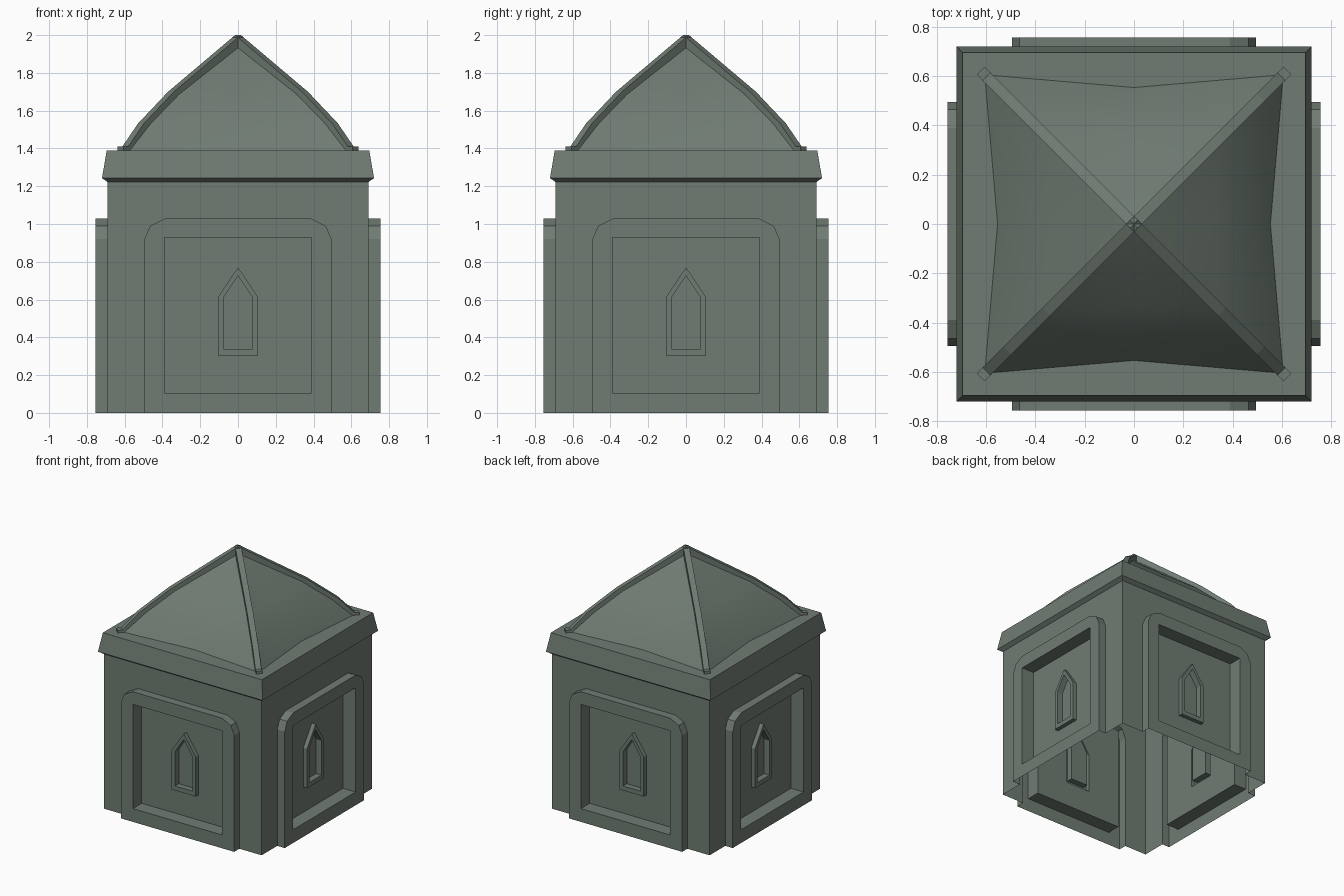
import bpy, bmesh, math
from mathutils import Matrix, Vector
from mathutils.geometry import tessellate_polygon

if "Cube" in bpy.data.objects:
    bpy.data.objects.remove(bpy.data.objects["Cube"])

stone = bpy.data.materials.new("grey_green_stone")
stone.diffuse_color = (0.162, 0.2, 0.17, 1)
stone.use_nodes = True
stone.node_tree.nodes["Principled BSDF"].inputs["Base Color"].default_value = stone.diffuse_color


def finish(bm, name, smooth=False):
    bmesh.ops.remove_doubles(bm, verts=bm.verts, dist=0.0002)
    me = bpy.data.meshes.new(name)
    bm.to_mesh(me)
    bm.free()
    me.materials.append(stone)
    for p in me.polygons:
        p.use_smooth = smooth
    ob = bpy.data.objects.new(name, me)
    bpy.context.collection.objects.link(ob)
    return ob


def face(bm, pts, rot):
    return bm.faces.new([bm.verts.new(rot @ Vector(p)) for p in pts])


def fill(bm, loops, depth, rot):
    """Flat area facing outwards; the second loop is a hole."""
    loops = [[Vector((x, -depth, z)) for x, z in lp] for lp in loops]
    flat = [p for lp in loops for p in lp]
    for tri in tessellate_polygon(loops):
        a, b, c = (flat[i] for i in tri)
        n = (b - a).cross(c - a)
        if n.length > 1e-9:
            face(bm, (a, b, c) if n.y < 0 else (a, c, b), rot)


def ribbon(bm, loop, d0, d1, rot, closed=True):
    """Side walls joining one outline at two depths."""
    nxt = loop[1:] + loop[:1]
    for (ax, az), (bx, bz) in list(zip(loop, nxt))[:None if closed else -1]:
        face(bm, [(ax, -d0, az), (bx, -d0, bz), (bx, -d1, bz), (ax, -d1, az)], rot)


def window_loop(w, z0, z1, apex):
    return [(-w, z0), (w, z0), (w, z1), (0, apex), (-w, z1)]


quarter_turns = [Matrix.Rotation(k * math.pi / 2, 3, 'Z') for k in range(4)]

# Walls: raised frame, recessed panel and pointed window on each side
W, FRAME, PANEL, TRIM, GLASS = 0.69, 0.755, 0.645, 0.678, 0.63
arch = [(0.495, 0), (0.495, 0.92), (0.465, 0.99), (0.39, 1.028),
        (-0.39, 1.028), (-0.465, 0.99), (-0.495, 0.92), (-0.495, 0)]
recess = [(-0.39, 0.105), (0.39, 0.105), (0.39, 0.928), (-0.39, 0.928)]
outer = window_loop(0.105, 0.303, 0.615, 0.77)
inner = window_loop(0.076, 0.338, 0.61, 0.727)
bm = bmesh.new()
for rot in quarter_turns:
    fill(bm, [[(W, 0), (W, 1.222), (-W, 1.222), (-W, 0)] + arch[::-1]], W, rot)
    ribbon(bm, arch, W, FRAME, rot, closed=False)
    fill(bm, [arch, recess], FRAME, rot)
    ribbon(bm, recess, FRAME, PANEL, rot)
    fill(bm, [recess, outer], PANEL, rot)
    ribbon(bm, outer, PANEL, TRIM, rot)
    fill(bm, [outer, inner], TRIM, rot)
    ribbon(bm, inner, TRIM, GLASS, rot)
    fill(bm, [inner], GLASS, rot)
finish(bm, "walls")

# Cornice: flared band with a flat top ledge
bm = bmesh.new()
band = [(0.69, 1.222), (0.72, 1.243), (0.695, 1.39)]
for rot in quarter_turns:
    for (r0, z0), (r1, z1) in zip(band, band[1:]):
        face(bm, [(-r0, -r0, z0), (r0, -r0, z0), (r1, -r1, z1), (-r1, -r1, z1)], rot)
    face(bm, [(-0.695, -0.695, 1.39), (0.695, -0.695, 1.39),
              (0.54, -0.54, 1.39), (-0.54, -0.54, 1.39)], rot)
finish(bm, "cornice")

# Roof: four curved slopes, slightly hollow in the middle of the eaves
levels = [(0.605, 0.553, 1.39), (0.5, 0.475, 1.525), (0.345, 0.338, 1.685), (0, 0, 1.958)]
for k, rot in enumerate(quarter_turns):
    bm = bmesh.new()
    for (r0, m0, z0), (r1, m1, z1) in zip(levels, levels[1:]):
        for a, b in ((-1, 0), (0, 1)):
            p = [(a * r0, -(r0 if a else m0), z0), (b * r0, -(r0 if b else m0), z0)]
            p += [(b * r1, -(r1 if b else m1), z1), (a * r1, -(r1 if a else m1), z1)] if r1 else [(0, 0, z1)]
            face(bm, p, rot)
    finish(bm, f"roof_slope_{k + 1}", smooth=True)

# Ribs: square beams along the roof corners, ending in a small foot
top = [(0.622, 1.39), (0.622, 1.41), (0.597, 1.41), (0.513, 1.533), (0.355, 1.70), (0, 2.0)]
low = [(0, 1.94), (0.335, 1.66), (0.485, 1.50), (0.57, 1.39)]
HALF = 0.022
for k in range(4):
    rot = Matrix.Rotation(math.pi / 4 + k * math.pi / 2, 3, 'Z')
    bm = bmesh.new()
    side = face(bm, [(r * math.sqrt(2), -HALF, z) for r, z in top + low], rot)
    new = bmesh.ops.extrude_face_region(bm, geom=[side], use_keep_orig=True)
    verts = [v for v in new["geom"] if isinstance(v, bmesh.types.BMVert)]
    bmesh.ops.translate(bm, verts=verts, vec=rot @ Vector((0, 2 * HALF, 0)))
    bmesh.ops.recalc_face_normals(bm, faces=bm.faces)
    finish(bm, f"roof_rib_{k + 1}")
